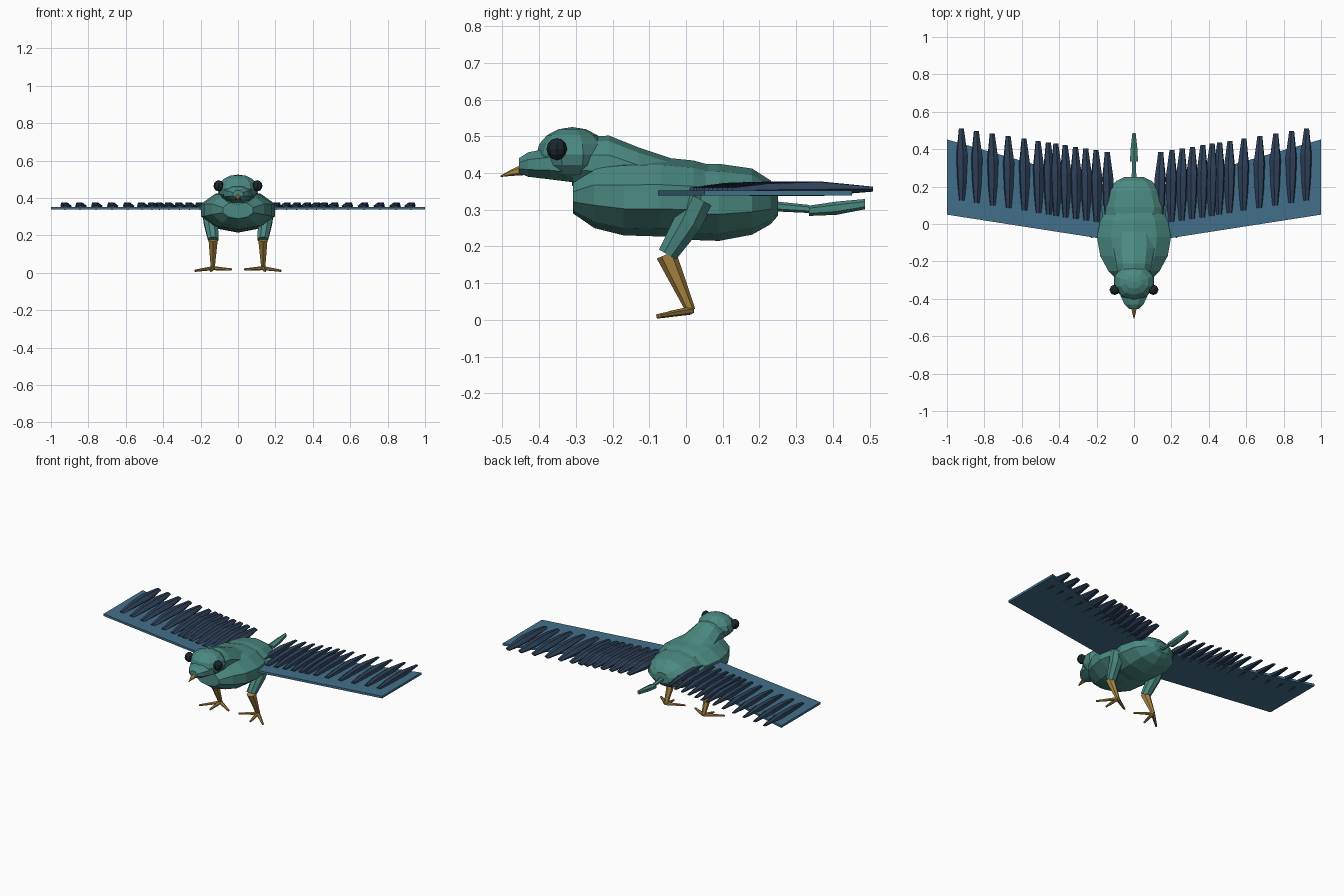
import bpy, bmesh, math
from mathutils import Vector, Matrix

if "Cube" in bpy.data.objects:
    bpy.data.objects.remove(bpy.data.objects["Cube"])


def mat(name, rgb):
    m = bpy.data.materials.new(name)
    m.diffuse_color = (*rgb, 1)
    m.use_nodes = True
    m.node_tree.nodes["Principled BSDF"].inputs["Base Color"].default_value = m.diffuse_color
    return m


TEAL = mat("teal plumage", (0.07, 0.25, 0.22))
BLUE = mat("wing blue", (0.055, 0.16, 0.26))
NAVY = mat("feather navy", (0.027, 0.052, 0.10))
GOLD = mat("leg gold", (0.38, 0.23, 0.055))
DARK = mat("eye black", (0.010, 0.02, 0.028))


def finish(bm, name, material):
    bmesh.ops.recalc_face_normals(bm, faces=bm.faces)
    me = bpy.data.meshes.new(name)
    bm.to_mesh(me)
    bm.free()
    me.materials.append(material)
    ob = bpy.data.objects.new(name, me)
    bpy.context.collection.objects.link(ob)
    return ob


def loft(name, material, rings, sides=10, axis=None, roll=0.0):
    """Skin elliptical rings given as (x, y, z, half width, half height)."""
    bm = bmesh.new()
    a = Vector(axis) if axis else Vector(rings[-1][:3]) - Vector(rings[0][:3])
    a.normalize()
    side = a.cross(Vector((0, 0, 1))) if abs(a.z) < 0.6 else Vector((1, 0, 0))
    side.normalize()
    up = side.cross(a).normalized()
    loops = []
    for x, y, z, w, h in rings:
        loop = []
        for i in range(sides):
            t = 2 * math.pi * (i + 0.5) / sides
            off = side * w * math.cos(t) + up * h * math.sin(t)
            off = Matrix.Rotation(roll, 3, a) @ off
            loop.append(bm.verts.new(Vector((x, y, z)) + off))
        loops.append(loop)
    for p, q in zip(loops, loops[1:]):
        for i in range(sides):
            j = (i + 1) % sides
            bm.faces.new((p[i], p[j], q[j], q[i]))
    bm.faces.new(loops[0])
    bm.faces.new(loops[-1])
    return finish(bm, name, material)


def body_loft(name, material, rings, sides=10):
    """Loft down the centre line from (y, z, half width, half height)."""
    return loft(name, material, [(0, *r) for r in rings], sides, (0, 1, 0))


def ball(name, material, centre, size, seg, rings):
    bm = bmesh.new()
    bmesh.ops.create_uvsphere(bm, u_segments=seg, v_segments=rings, radius=1)
    bm.transform(Matrix.Translation(centre) @ Matrix.Diagonal((*size, 1)))
    return finish(bm, name, material)


# Torso, neck and head
body_loft("chest", TEAL, [
    (-0.308, 0.335, 0.085, 0.045), (-0.25, 0.34, 0.145, 0.09),
    (-0.17, 0.335, 0.19, 0.105), (-0.07, 0.335, 0.208, 0.108),
    (0.02, 0.332, 0.19, 0.102), (0.09, 0.33, 0.14, 0.085)])
body_loft("rump", TEAL, [
    (-0.08, 0.32, 0.13, 0.085), (0.0, 0.32, 0.17, 0.102),
    (0.09, 0.32, 0.182, 0.105), (0.18, 0.322, 0.155, 0.09),
    (0.23, 0.32, 0.10, 0.06), (0.25, 0.318, 0.055, 0.035)])
body_loft("neck", TEAL, [
    (-0.31, 0.43, 0.085, 0.065), (-0.21, 0.425, 0.10, 0.077),
    (-0.13, 0.40, 0.115, 0.07), (-0.04, 0.38, 0.11, 0.06),
    (0.08, 0.37, 0.08, 0.045)])
ball("head", TEAL, (0, -0.31, 0.45), (0.112, 0.097, 0.075), 10, 8)
body_loft("face", TEAL, [
    (-0.455, 0.42, 0.028, 0.022), (-0.43, 0.423, 0.055, 0.036),
    (-0.37, 0.425, 0.085, 0.046), (-0.30, 0.42, 0.085, 0.05)], 8)
body_loft("beak", GOLD, [
    (-0.505, 0.391, 0.002, 0.002), (-0.475, 0.401, 0.011, 0.009),
    (-0.44, 0.41, 0.02, 0.016)], 6)

# Tail: narrow stem and a leaf-shaped tip
body_loft("tail_stem", TEAL, [
    (0.23, 0.31, 0.015, 0.014), (0.335, 0.302, 0.012, 0.011)], 6)
body_loft("tail_tip", TEAL, [
    (0.335, 0.297, 0.025, 0.014), (0.41, 0.304, 0.02, 0.018),
    (0.487, 0.315, 0.01, 0.014)], 6)

FEATHERS = [0.14, 0.20, 0.255, 0.31, 0.365, 0.415, 0.455, 0.51,
            0.585, 0.67, 0.755, 0.84, 0.92]

for s, tag in ((-1, "right"), (1, "left")):
    ball(f"eye_{tag}", DARK, (s * 0.103, -0.352, 0.465), (0.028, 0.028, 0.03), 8, 6)

    # Wing plate
    bm = bmesh.new()
    outline = [(0.1, -0.09), (1.0, 0.05), (1.0, 0.452), (0.1, 0.195)]
    face = bm.faces.new([bm.verts.new((s * x, y, 0.338)) for x, y in outline])
    top = bmesh.ops.extrude_face_region(bm, geom=[face])["geom"]
    bmesh.ops.translate(bm, vec=(0, 0, 0.014),
                        verts=[v for v in top if isinstance(v, bmesh.types.BMVert)])
    finish(bm, f"wing_{tag}", BLUE)

    # Row of overlapping feathers
    for n, x in enumerate(FEATHERS):
        y = 0.125 * (x - 0.14) / 0.78
        z = 0.356
        loft(f"feather_{tag}_{n + 1}", NAVY, [
            (s * x, y, z - 0.005, 0.016, 0.009),
            (s * x, y + 0.10, z, 0.026, 0.018),
            (s * x, y + 0.24, z + 0.001, 0.033, 0.021),
            (s * (x + 0.003), y + 0.385, z, 0.015, 0.006)],
            6, (0, 1, 0), -s * 0.3)

    # Leg: feathered thigh, bare shank and toes
    loft(f"thigh_{tag}", TEAL, [
        (s * 0.15, 0.035, 0.33, 0.045, 0.045),
        (s * 0.145, 0.005, 0.265, 0.04, 0.042),
        (s * 0.132, -0.05, 0.178, 0.031, 0.029)], 8)
    loft(f"shank_{tag}", GOLD, [
        (s * 0.133, -0.054, 0.178, 0.028, 0.028),
        (s * 0.135, 0.013, 0.025, 0.012, 0.013)], 6)
    for n, (x, y, z) in enumerate(((0.035, -0.045, 0.018), (0.145, -0.08, 0.009),
                                   (0.23, -0.072, 0.011))):
        loft(f"toe_{tag}_{n + 1}", GOLD, [
            (s * 0.135, 0.012, 0.025, 0.013, 0.011),
            (s * x, y, z, 0.006, 0.006)], 6)
